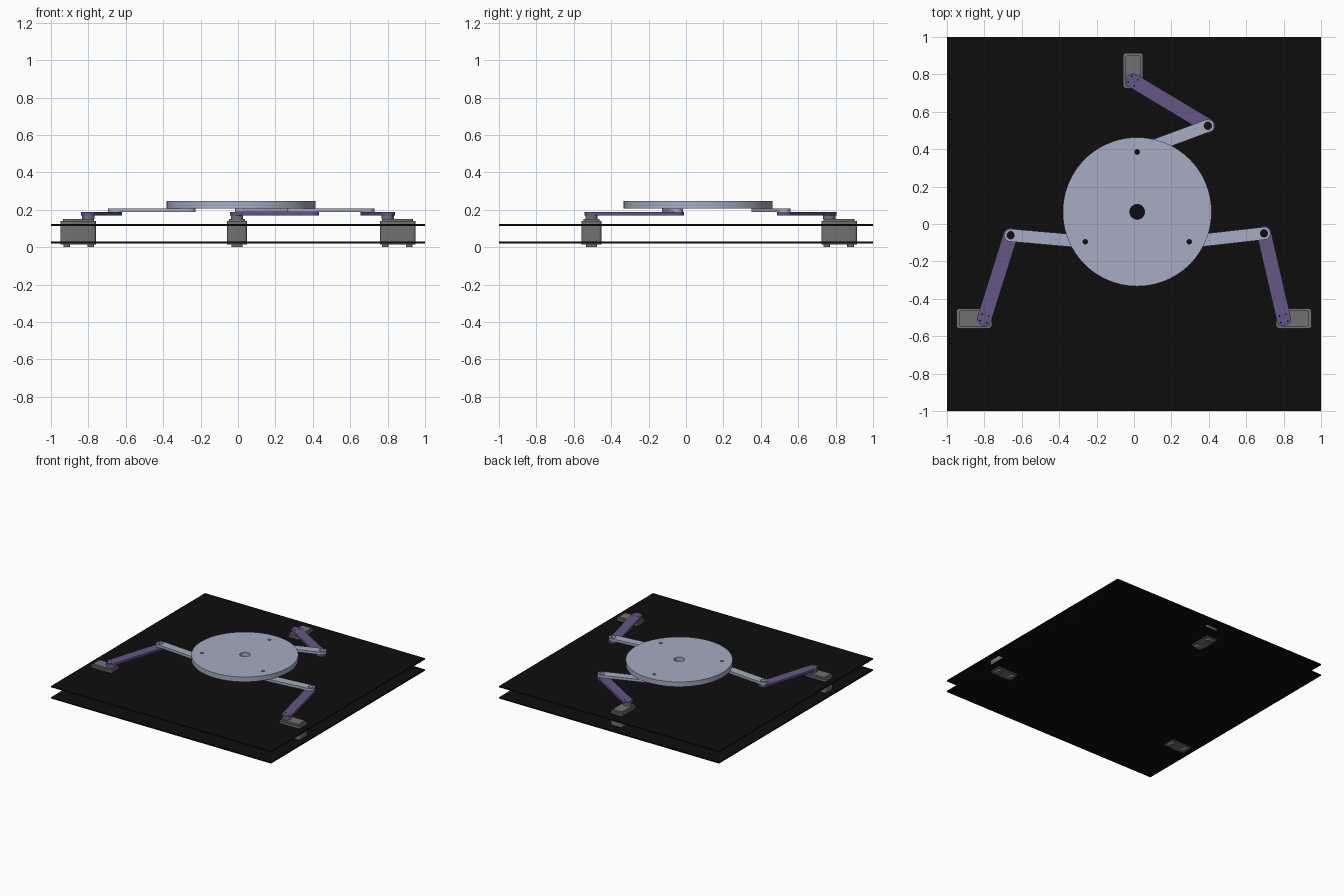
import bpy, bmesh, math
from mathutils import Vector, Matrix

cube = bpy.data.objects.get("Cube")
if cube:
    bpy.data.objects.remove(cube, do_unlink=True)


def material(name, rgb):
    m = bpy.data.materials.new(name)
    m.use_nodes = True
    m.diffuse_color = (*rgb, 1)
    m.node_tree.nodes["Principled BSDF"].inputs["Base Color"].default_value = (*rgb, 1)
    return m


BLACK = material("matte black", (0.004, 0.004, 0.004))
BLUE = material("pale blue grey", (0.38, 0.415, 0.54))
PURPLE = material("muted purple", (0.13, 0.093, 0.24))
GREY = material("servo grey", (0.165, 0.165, 0.165))


def circle(c, r, n=32):
    return [(c[0] + r * math.cos(2 * math.pi * i / n),
             c[1] + r * math.sin(2 * math.pi * i / n)) for i in range(n)]


def capsule(a, b, r, n=16):
    """Outline of a bar with round ends at a and b."""
    t = math.atan2(b[1] - a[1], b[0] - a[0])
    pts = []
    for c, start in ((b, t - math.pi / 2), (a, t + math.pi / 2)):
        for i in range(n + 1):
            u = start + math.pi * i / n
            pts.append((c[0] + r * math.cos(u), c[1] + r * math.sin(u)))
    return pts


def rounded_rect(x0, x1, y0, y1, r, n=4):
    pts = []
    for k, (cx, cy) in enumerate(((x1 - r, y1 - r), (x0 + r, y1 - r),
                                  (x0 + r, y0 + r), (x1 - r, y0 + r))):
        for i in range(n + 1):
            u = math.pi / 2 * (k + i / n)
            pts.append((cx + r * math.cos(u), cy + r * math.sin(u)))
    return pts


def slab(name, loops, z0, z1, mat, matrix=None):
    """Extrude an outline (first loop) with holes (other loops) from z0 to z1."""
    bm = bmesh.new()
    for loop in loops:
        vs = [bm.verts.new((x, y, z0)) for x, y in loop]
        for i, v in enumerate(vs):
            bm.edges.new((v, vs[(i + 1) % len(vs)]))
    if len(loops) == 1:
        bm.faces.new(list(bm.verts))
    else:
        bmesh.ops.triangle_fill(bm, edges=bm.edges[:], use_beauty=True,
                                use_dissolve=False, normal=(0, 0, 1))
    ext = bmesh.ops.extrude_face_region(bm, geom=bm.faces[:], use_keep_orig=True)
    top = [g for g in ext["geom"] if isinstance(g, bmesh.types.BMVert)]
    bmesh.ops.translate(bm, verts=top, vec=(0, 0, z1 - z0))
    bmesh.ops.recalc_face_normals(bm, faces=bm.faces[:])
    if matrix:
        bm.transform(matrix)
    me = bpy.data.meshes.new(name)
    bm.to_mesh(me)
    bm.free()
    me.materials.append(mat)
    ob = bpy.data.objects.new(name, me)
    bpy.context.collection.objects.link(ob)
    bpy.ops.object.select_all(action="DESELECT")
    ob.select_set(True)
    bpy.context.view_layer.objects.active = ob
    bpy.ops.object.shade_smooth_by_angle(angle=math.radians(30))
    return ob


# Two square base plates
square = [(-1, -1), (1, -1), (1, 1), (-1, 1)]
slab("lower_plate", [square], 0.021, 0.031, BLACK)
slab("upper_plate", [square], 0.113, 0.123, BLACK)

# Each leg: shaft position, elbow position, platform joint, servo direction (degrees)
legs = {
    "right": ((-0.80, -0.505), (-0.66, -0.06), (-0.26, -0.095), 180),
    "left": ((0.80, -0.505), (0.695, -0.05), (0.295, -0.095), 0),
    "back": ((-0.005, 0.765), (0.395, 0.525), (0.017, 0.385), 90),
}

# Round moving platform with a centre hole and three joint holes
centre = (0.017, 0.065)
slab("platform", [circle(centre, 0.398, 96), circle(centre, 0.04)]
     + [circle(leg[2], 0.013, 16) for leg in legs.values()], 0.208, 0.248, BLUE)

for side, (shaft, elbow, joint, angle) in legs.items():
    place = Matrix.Translation((*shaft, 0)) @ Matrix.Rotation(math.radians(angle), 4, "Z")

    # Servo: body, stepped lid, bottom feet and output horn
    slab(side + "_servo_body", [rounded_rect(-0.04, 0.15, -0.053, 0.053, 0.015)],
         0.015, 0.14, GREY, place)
    slab(side + "_servo_lid", [rounded_rect(-0.03, 0.135, -0.043, 0.043, 0.012)],
         0.14, 0.152, GREY, place)
    for i, x in enumerate((-0.013, 0.115)):
        slab(f"{side}_servo_foot_{i + 1}", [rounded_rect(x - 0.018, x + 0.018, -0.03, 0.03, 0.008)],
             0.0, 0.015, GREY, place)
    slab(side + "_servo_horn", [circle((0, 0), 0.033)], 0.152, 0.169, GREY, place)

    # Lower arm with an open elbow bore and four horn screws
    slab(side + "_lower_arm", [capsule(shaft, elbow, 0.039), circle(elbow, 0.02, 20)],
         0.169, 0.187, PURPLE)
    aim = math.atan2(elbow[1] - shaft[1], elbow[0] - shaft[0])
    for i in range(4):
        u = aim + math.pi / 4 + i * math.pi / 2
        spot = (shaft[0] + 0.026 * math.cos(u), shaft[1] + 0.026 * math.sin(u))
        slab(f"{side}_horn_screw_{i + 1}", [circle(spot, 0.005, 10)], 0.184, 0.188, BLACK)

    # Upper arm reaching under the platform
    slab(side + "_upper_arm", [capsule(elbow, joint, 0.034), circle(elbow, 0.02, 20),
                               circle(joint, 0.013, 16)], 0.187, 0.208, BLUE)
